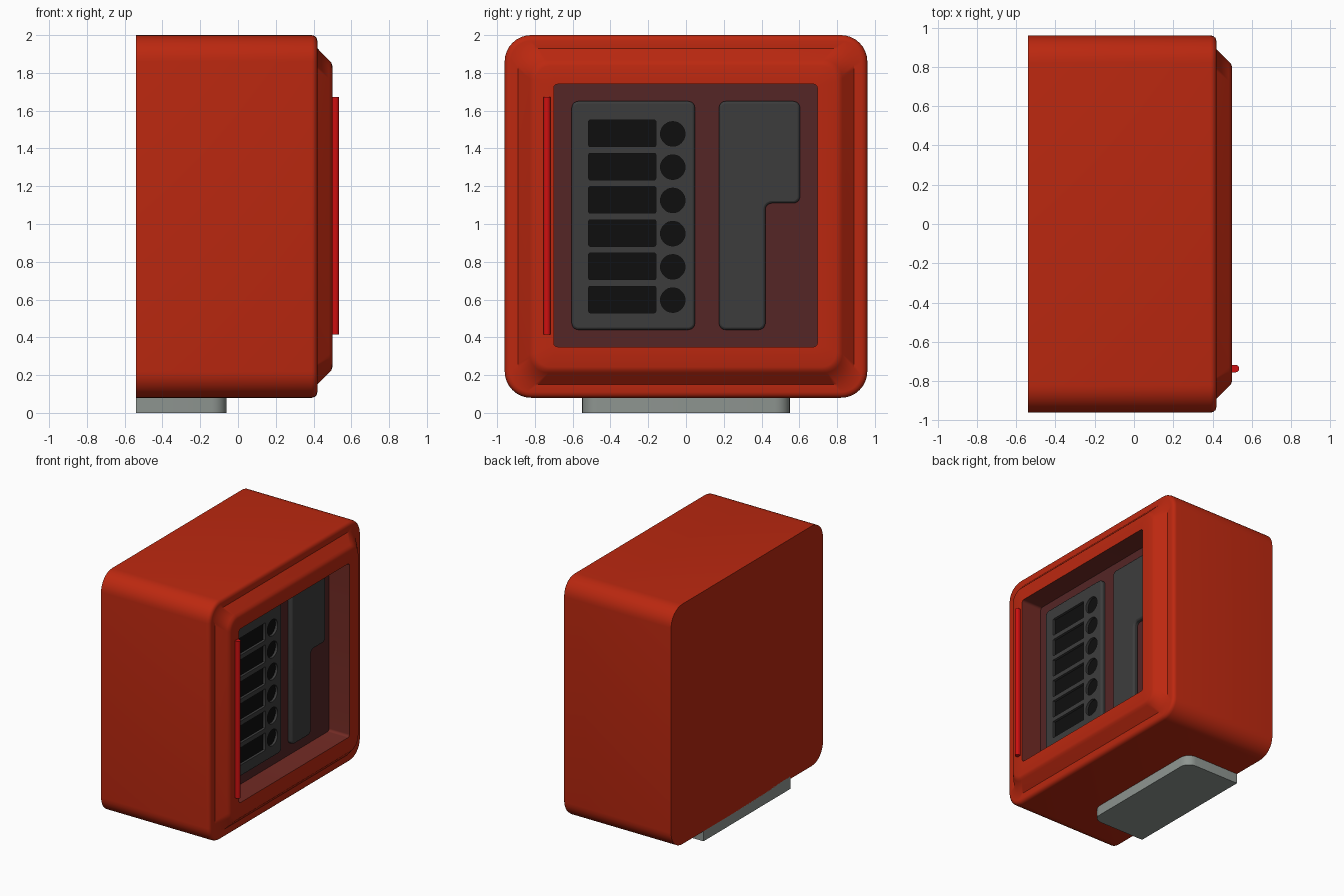
import bpy, bmesh, math
from mathutils import Vector

if "Cube" in bpy.data.objects:
    bpy.data.objects.remove(bpy.data.objects["Cube"])


def material(name, r, g, b):
    m = bpy.data.materials.new(name)
    m.diffuse_color = (r, g, b, 1)
    m.use_nodes = True
    m.node_tree.nodes["Principled BSDF"].inputs["Base Color"].default_value = m.diffuse_color
    return m


RED = material("body red", 0.50, 0.021, 0.005)
BRIGHT = material("bright red", 0.62, 0.005, 0.005)
MAROON = material("dark maroon", 0.090, 0.019, 0.019)
WALL = material("recess brown", 0.17, 0.024, 0.018)
GREY = material("dark grey", 0.046, 0.046, 0.046)
BLACK = material("black", 0.0045, 0.0045, 0.0045)
BASE = material("base grey", 0.27, 0.30, 0.28)


def fillet(corners, radii, seg=6):
    """Round the right-angled corners of a 2D outline."""
    out = []
    n = len(corners)
    for i, r in enumerate(radii):
        p, a, b = (Vector(corners[k % n]) for k in (i, i - 1, i + 1))
        if r == 0:
            out.append(p)
            continue
        u, v = (a - p).normalized(), (b - p).normalized()
        c = p + r * (u + v)
        for k in range(seg + 1):
            t = math.pi / 2 * k / seg
            out.append(c - r * (v * math.cos(t) + u * math.sin(t)))
    return out


def rect(a0, a1, b0, b1, r, seg=6):
    return fillet([(a0, b0), (a1, b0), (a1, b1), (a0, b1)], [r] * 4, seg)


def loft(name, rings, mats, bands=None, caps=(0, 0), axis="x", smooth=40):
    """Skin a list of (height, outline) rings and close both ends."""
    bm = bmesh.new()
    loops = []
    for h, pts in rings:
        loops.append([bm.verts.new((h, p[0], p[1]) if axis == "x" else (p[0], p[1], h))
                      for p in pts])
    for k in range(len(loops) - 1):
        A, B = loops[k], loops[k + 1]
        for i in range(len(A)):
            j = (i + 1) % len(A)
            f = bm.faces.new((A[i], A[j], B[j], B[i]))
            f.material_index = bands[k] if bands else 0
    for loop, mi in zip((loops[0][::-1], loops[-1]), caps):
        bm.faces.new(loop).material_index = mi
    bmesh.ops.recalc_face_normals(bm, faces=bm.faces)
    me = bpy.data.meshes.new(name)
    bm.to_mesh(me)
    bm.free()
    for m in mats:
        me.materials.append(m)
    ob = bpy.data.objects.new(name, me)
    bpy.context.collection.objects.link(ob)
    select(ob)
    bpy.ops.object.shade_smooth_by_angle(angle=math.radians(smooth))
    return ob


def select(ob):
    bpy.ops.object.select_all(action="DESELECT")
    ob.select_set(True)
    bpy.context.view_layer.objects.active = ob


def soften(ob, width):
    m = ob.modifiers.new("bevel", "BEVEL")
    m.width, m.segments = width, 2
    m.limit_method, m.angle_limit = "ANGLE", math.radians(60)
    select(ob)
    bpy.ops.object.modifier_apply(modifier="bevel")


# Housing: shell, stepped sloping bezel and window recess in one skin
def housing_ring(x, inset, r):
    h = 0.96 - inset
    return x, rect(-h, h, 1.04 - h, 1.04 + h, r, 8)


profile = [(-0.54, 0, 0.14), (0.39, 0, 0.14), (0.405, 0.004, 0.136), (0.416, 0.014, 0.126),
           (0.42, 0.03, 0.11), (0.42, 0.07, 0.11), (0.482, 0.132, 0.10), (0.494, 0.145, 0.09),
           (0.50, 0.163, 0.08)]
rings = [housing_ring(*p) for p in profile]
rings += [(x, rect(-0.70, 0.695, 0.35, 1.74, 0.02, 8)) for x in (0.50, 0.32)]
loft("housing", rings, [RED, WALL, MAROON], bands=[0] * 9 + [1], caps=(0, 2))

# Button panel with recessed label slots and round holes
panel = loft("button_panel", [(x, rect(-0.605, 0.047, 0.44, 1.65, 0.035)) for x in (0.31, 0.355)],
             [GREY, BLACK])
soften(panel, 0.012)
cutters = []
for i in range(6):
    z = 1.48 - i * 0.176
    slot = rect(-0.515, -0.16, z - 0.07, z + 0.07, 0.006, 2)
    hole = [(-0.07 + 0.065 * math.cos(t), z - 0.003 + 0.065 * math.sin(t))
            for t in (math.tau * k / 32 for k in range(32))]
    for outline in (slot, hole):
        cutters.append(loft("cutter", [(0.335, outline), (0.40, outline)], [GREY, BLACK],
                            caps=(1, 0)))
bpy.ops.object.select_all(action="DESELECT")
for c in cutters:
    c.select_set(True)
bpy.context.view_layer.objects.active = cutters[0]
bpy.ops.object.join()
cutter = cutters[0]
cutter.hide_render = True
cut = panel.modifiers.new("slots", "BOOLEAN")
cut.operation, cut.object, cut.solver = "DIFFERENCE", cutter, "EXACT"
select(panel)
bpy.ops.object.modifier_apply(modifier="slots")
bpy.data.objects.remove(cutter)

# L-shaped side panel
ell = fillet([(0.175, 0.44), (0.42, 0.44), (0.42, 1.11), (0.603, 1.11), (0.603, 1.65),
              (0.175, 1.65)], [0.035] * 6)
soften(loft("side_panel", [(0.31, ell), (0.355, ell)], [GREY]), 0.012)

# Handle strip beside the window
strip = rect(0.48, 0.535, -0.755, -0.717, 0.018)
loft("handle_strip", [(0.415, strip), (1.672, strip)], [BRIGHT], axis="z")

# Foot plate, rounded only at the front corners
foot = fillet([(-0.54, -0.55), (-0.06, -0.55), (-0.06, 0.55), (-0.54, 0.55)], [0, 0.08, 0.08, 0])
loft("foot_plate", [(0.0, foot), (0.10, foot)], [BASE], axis="z")
